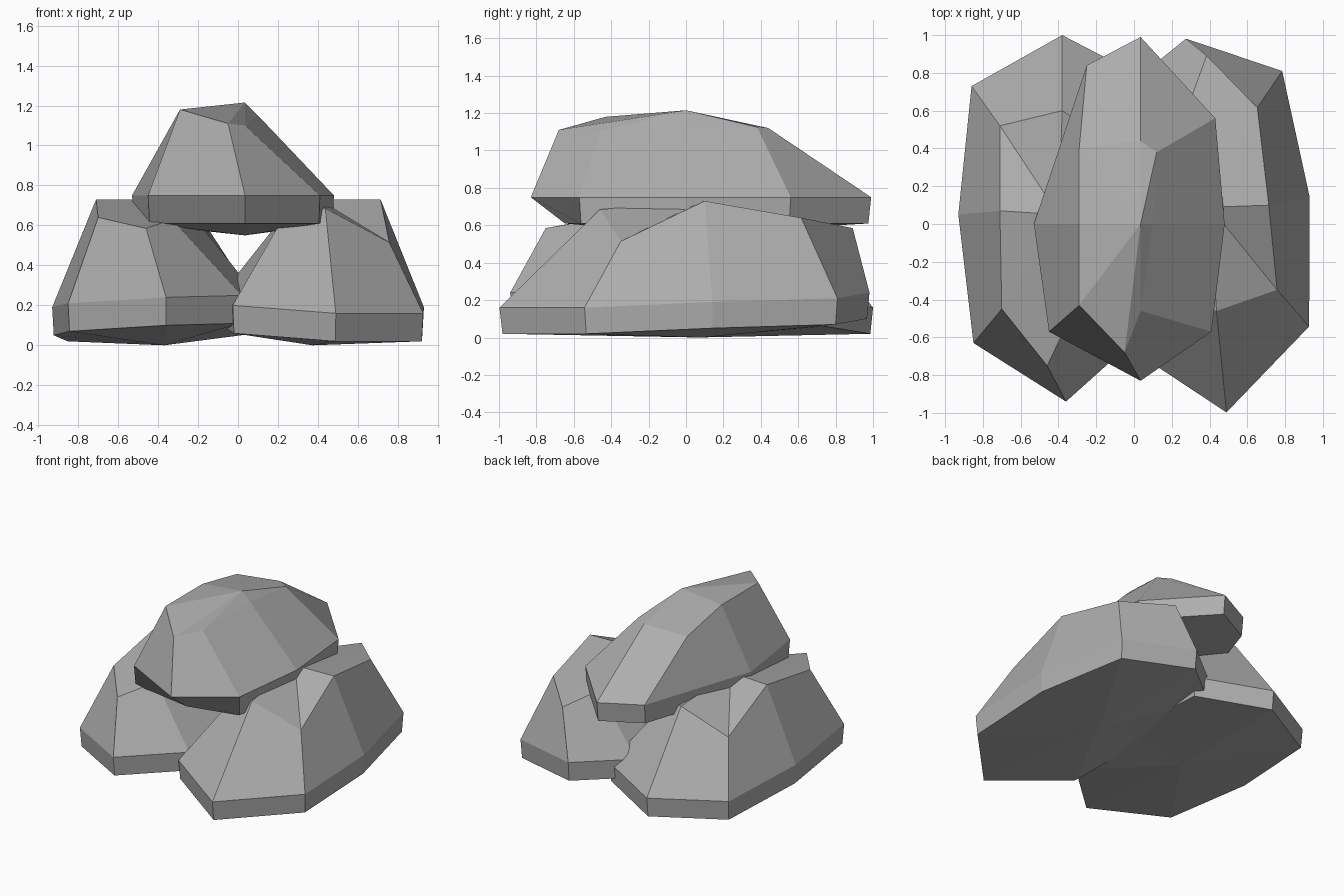
import bpy
import bmesh
from math import radians
from mathutils import Matrix, Vector

cube = bpy.data.objects.get("Cube")
if cube:
    bpy.data.objects.remove(cube, do_unlink=True)

# One plain stone colour
stone = bpy.data.materials.new("stone_grey")
stone.use_nodes = True
colour = (0.42, 0.42, 0.42, 1)
stone.diffuse_color = colour
bsdf = next(n for n in stone.node_tree.nodes if n.type == 'BSDF_PRINCIPLED')
bsdf.inputs["Base Color"].default_value = colour
bsdf.inputs["Roughness"].default_value = 0.9


def make_rock(name, rim, crown, peak, keel, drop, matrix=Matrix(), tip_inset=0):
    """Faceted boulder: keel fan, short side band, sloping sides, peak fan."""
    bm = bmesh.new()
    centre = Vector((peak[0], peak[1], 0))
    base = []
    for i, p in enumerate(rim):
        q = centre + (Vector(p) - centre) * 0.985
        q.z = p[2] - drop
        if i == 0:
            q.y += tip_inset
        base.append(q)
    rings = [[bm.verts.new(p) for p in ring] for ring in (base, rim, crown)]
    bottom, top = bm.verts.new(keel), bm.verts.new(peak)
    count = len(rim)
    for i in range(count):
        j = (i + 1) % count
        bm.faces.new((bottom, rings[0][i], rings[0][j]))
        bm.faces.new((top, rings[2][j], rings[2][i]))
        for low, high in zip(rings, rings[1:]):
            bm.faces.new((low[i], low[j], high[j], high[i]))
    bmesh.ops.recalc_face_normals(bm, faces=bm.faces)
    bm.transform(matrix)
    mesh = bpy.data.meshes.new(name)
    bm.to_mesh(mesh)
    bm.free()
    mesh.materials.append(stone)
    rock = bpy.data.objects.new(name, mesh)
    bpy.context.collection.objects.link(rock)
    return rock


# Lower boulder outline and crown, both starting at the front tip
lower_rim = [(-.36, -.94, .24), (-.85, -.63, .21), (-.93, .05, .19), (-.86, .73, .16),
             (-.38, 1, .16), (.1, .75, .2), (.1, .05, .24), (.02, -.6, .25)]
lower_crown = [(-.46, -.75, .585), (-.7, -.45, .64), (-.71, .07, .73), (-.71, .52, .515),
               (-.38, .6, .685), (-.16, .45, .6), (-.25, .05, .68), (-.33, -.48, .63)]
lower_peak, lower_keel = (-.4, .05, .73), (-.37, .05, 0)
make_rock("right_lower_rock", lower_rim, lower_crown, lower_peak, lower_keel, .14)

# The opposite boulder is the same stone turned round, with its tips shifted
turned_rim = [Vector(p) for p in lower_rim]
turned_rim[0].y += .09
turned_rim[4].y += .14
turn = Matrix.Translation((0, .1, 0)) @ Matrix.Rotation(radians(185.6), 4, 'Z')
make_rock("left_lower_rock", turned_rim, lower_crown, lower_peak, lower_keel, .14, turn)

# Upper boulder resting across the other two
upper_rim = [(x, y, .75) for x, y in (
    (.035, -.83), (-.45, -.57), (-.53, 0), (-.25, .84),
    (.035, .99), (.43, .56), (.48, 0), (.41, -.57))]
upper_crown = [(-.05, -.68, 1.11), (-.29, -.43, 1.18), (-.29, 0, 1.18), (-.29, .4, 1.1),
               (.035, .44, 1.12), (.12, .38, 1.125), (.1, 0, 1.15), (.035, -.46, 1.1)]
make_rock("upper_rock", upper_rim, upper_crown, (.035, 0, 1.215), (.035, 0, .55), .14,
          tip_inset=.17)
